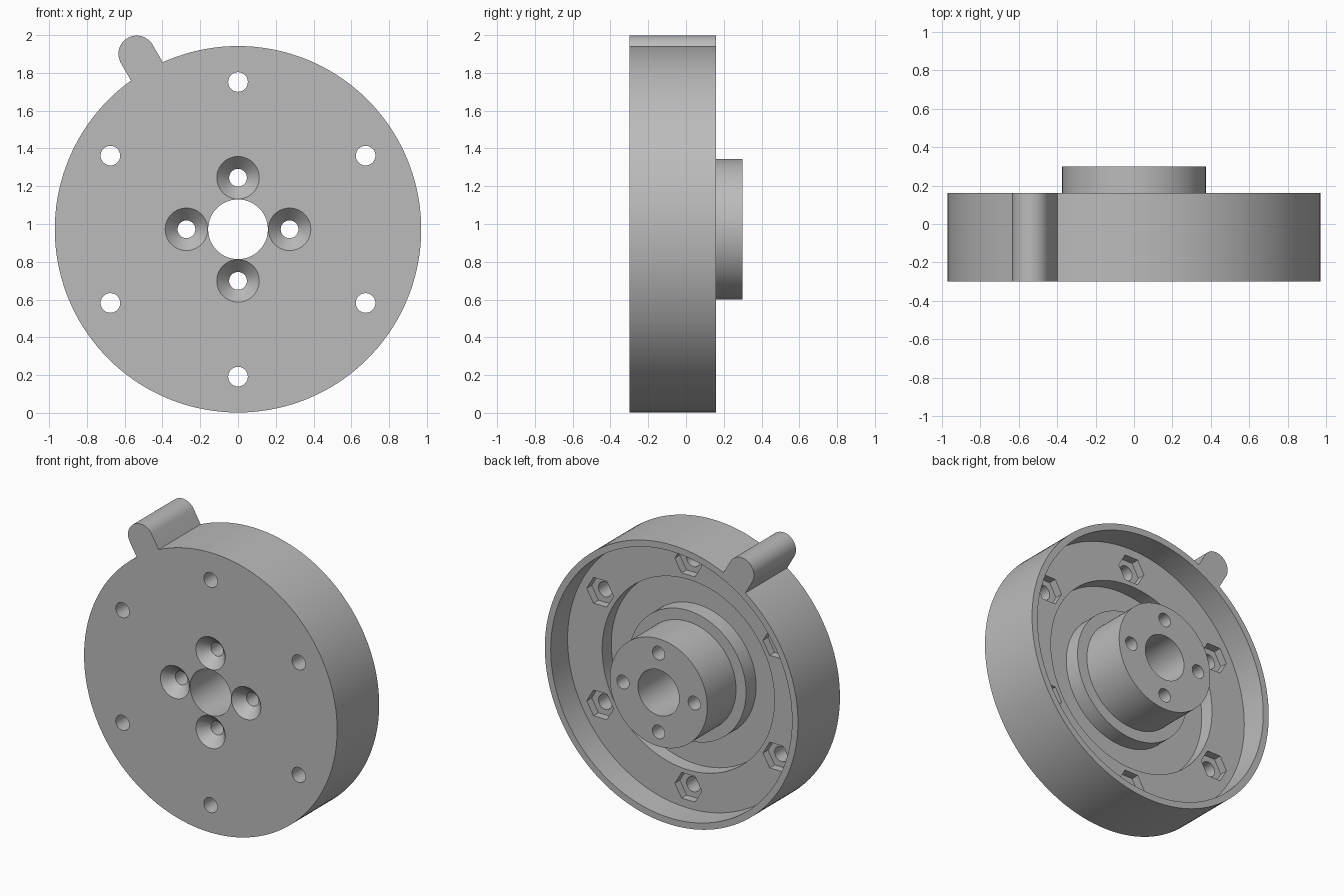
import bpy, bmesh, math
from mathutils import Vector

if "Cube" in bpy.data.objects:
    bpy.data.objects.remove(bpy.data.objects["Cube"], do_unlink=True)

AXIS_Z = 0.972                 # height of the wheel axis
FRONT, RIM_BACK, HUB_BACK = -0.30, 0.16, 0.30
FLOOR, GROOVE = -0.025, -0.125

grey = bpy.data.materials.new("light grey")
grey.use_nodes = True
colour = (0.5, 0.5, 0.5, 1)
grey.diffuse_color = colour
grey.node_tree.nodes["Principled BSDF"].inputs["Base Color"].default_value = colour


def finish(name, bm):
    bmesh.ops.remove_doubles(bm, verts=bm.verts, dist=1e-5)
    bmesh.ops.recalc_face_normals(bm, faces=bm.faces)
    mesh = bpy.data.meshes.new(name)
    bm.to_mesh(mesh)
    bm.free()
    mesh.materials.append(grey)
    obj = bpy.data.objects.new(name, mesh)
    bpy.context.collection.objects.link(obj)
    return obj


def lathe(name, profile, steps, centres):
    """Spin a closed (radius, y) profile about the y direction at each centre."""
    bm = bmesh.new()
    for cx, cz in centres:
        c = Vector((cx, 0, cz))
        vs = [bm.verts.new(c + Vector((r, y, 0))) for r, y in profile]
        es = [bm.edges.new((vs[i - 1], vs[i])) for i in range(len(vs))
              if profile[i - 1][0] > 0 or profile[i][0] > 0]
        bmesh.ops.spin(bm, geom=vs + es, cent=c, axis=(0, 1, 0),
                       angle=math.tau, steps=steps)
    return finish(name, bm)


def ring(count, radius):
    angles = [math.pi / 2 + math.tau * i / count for i in range(count)]
    return [(radius * math.cos(a), AXIS_Z + radius * math.sin(a)) for a in angles]


def rod(radius, y0, y1):
    return [(0, y0), (radius, y0), (radius, y1), (0, y1)]


# Wheel: rim, recessed floor, groove, collar and bored hub
wheel = lathe("wheel", [
    (0.158, FRONT), (0.97, FRONT), (0.97, RIM_BACK), (0.925, RIM_BACK),
    (0.925, FLOOR), (0.66, FLOOR), (0.66, GROOVE), (0.45, GROOVE),
    (0.45, FLOOR + 0.01), (0.373, FLOOR + 0.01), (0.373, HUB_BACK),
    (0.158, HUB_BACK)], 144, [(0, AXIS_Z)])

# Pointer tab: rounded bar standing out of the rim
bm = bmesh.new()
out = Vector((math.cos(math.radians(120)), 0, math.sin(math.radians(120))))
side = Vector((-out.z, 0, out.x))
half, reach = 0.097, 1.072
flat = [(0.945, -half)]
flat += [(reach + half * math.cos(a), half * math.sin(a))
         for a in [math.pi * (i / 24 - 0.5) for i in range(25)]]
flat += [(0.945, half)]
base = Vector((0, FRONT, AXIS_Z))
face = bm.faces.new([bm.verts.new(base + out * u + side * v) for u, v in flat])
ext = bmesh.ops.extrude_face_region(bm, geom=[face])
bmesh.ops.translate(bm, vec=(0, RIM_BACK - FRONT, 0),
                    verts=[v for v in ext["geom"] if isinstance(v, bmesh.types.BMVert)])
tab = finish("pointer_tab", bm)

# Cutters: rim bolt holes, hexagonal nut pockets, countersunk hub screws
bolts = lathe("bolt_cutter", rod(0.052, -0.4, 0.1), 32, ring(6, 0.78))
nuts = lathe("nut_cutter", rod(0.103, FLOOR - 0.055, 0.1), 6, ring(6, 0.78))
screws = lathe("screw_cutter", [
    (0, FRONT - 0.01), (0.122, FRONT - 0.01), (0.047, FRONT + 0.07),
    (0.047, 0.4), (0, 0.4)], 40, ring(4, 0.273))

bpy.ops.object.select_all(action='DESELECT')
bpy.context.view_layer.objects.active = wheel
wheel.select_set(True)
for tool, mode in ((tab, 'UNION'), (bolts, 'DIFFERENCE'),
                   (nuts, 'DIFFERENCE'), (screws, 'DIFFERENCE')):
    mod = wheel.modifiers.new(tool.name, 'BOOLEAN')
    mod.operation, mod.solver, mod.object = mode, 'EXACT', tool
    bpy.ops.object.modifier_apply(modifier=mod.name)
    bpy.data.objects.remove(tool, do_unlink=True)

bpy.ops.object.shade_smooth_by_angle(angle=math.radians(25))
